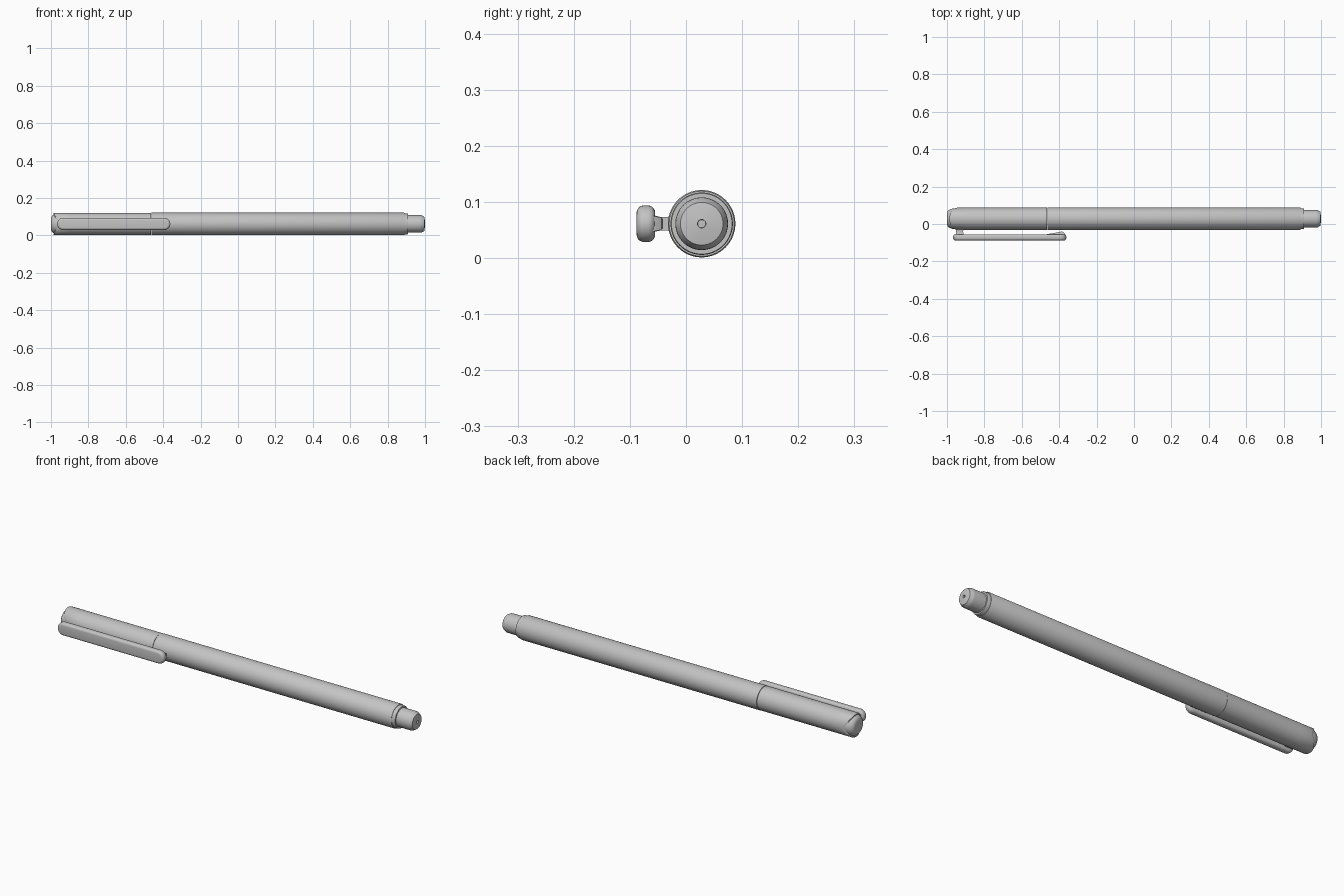
import bpy, bmesh, math
from mathutils import Vector

cube = bpy.data.objects.get("Cube")
if cube:
    bpy.data.objects.remove(cube, do_unlink=True)

AY, AZ = 0.028, 0.061      # pen axis
R = 0.06                   # barrel radius

grey = bpy.data.materials.new("satin grey")
grey.use_nodes = True
colour = (0.55, 0.55, 0.55, 1)
grey.diffuse_color = colour
grey.node_tree.nodes["Principled BSDF"].inputs["Base Color"].default_value = colour


def finish(name, bm, angle=30):
    bmesh.ops.recalc_face_normals(bm, faces=bm.faces)
    me = bpy.data.meshes.new(name)
    bm.to_mesh(me)
    bm.free()
    ob = bpy.data.objects.new(name, me)
    bpy.context.collection.objects.link(ob)
    me.materials.append(grey)
    bpy.ops.object.select_all(action="DESELECT")
    ob.select_set(True)
    bpy.context.view_layer.objects.active = ob
    bpy.ops.object.shade_smooth_by_angle(angle=math.radians(angle))
    return ob


def lathe(name, profile, bend=None, n=64):
    """Revolve (x, radius) points about the pen axis, both ends capped."""
    bm = bmesh.new()
    rings = []
    for x, r in profile:
        ring = []
        for i in range(n):
            a = 2 * math.pi * i / n
            dy, dz = r * math.cos(a), r * math.sin(a)
            ring.append(bm.verts.new((bend(x, dy) if bend else x, AY + dy, AZ + dz)))
        rings.append(ring)
    for a, b in zip(rings, rings[1:]):
        for i in range(n):
            j = (i + 1) % n
            bm.faces.new((a[i], a[j], b[j], b[i]))
    bm.faces.new(rings[0])
    bm.faces.new(rings[-1])
    return finish(name, bm)


def rounded_bar(name, x0, x1, y0, y1, half, bevel):
    """Round-ended bar lying along x, with softened rims."""
    bm = bmesh.new()
    outline = []
    for cx, start in ((x1 - half, -90), (x0 + half, 90)):
        for k in range(17):
            a = math.radians(start + 180 * k / 16)
            outline.append((cx + half * math.cos(a), AZ + half * math.sin(a)))
    face = bm.faces.new([bm.verts.new((x, y0, z)) for x, z in outline])
    ext = bmesh.ops.extrude_face_region(bm, geom=[face])
    verts = [v for v in ext["geom"] if isinstance(v, bmesh.types.BMVert)]
    bmesh.ops.translate(bm, verts=verts, vec=Vector((0, y1 - y0, 0)))
    rims = [e for e in bm.edges if abs(e.verts[0].co.y - e.verts[1].co.y) < 1e-6]
    bmesh.ops.bevel(bm, geom=rims, offset=bevel, segments=5, profile=0.5, affect="EDGES")
    return finish(name, bm, 40)


# Barrel and the stepped end
lathe("barrel", [(-0.462, 0.057), (-0.462, R), (0.887, R), (0.891, 0.058), (0.891, 0.05)])
lathe("end_collar", [(0.885, 0.05), (0.885, 0.0555), (0.907, 0.0555), (0.91, 0.054), (0.91, 0.04)])
lathe("end_plug", [(0.9, 0.047), (0.975, 0.047), (0.982, 0.046), (0.996, 0.038),
                   (0.999, 0.02), (1.0, 0.0075), (0.992, 0.007)])


# Cap whose mouth is scooped back towards the front and rear
def scoop(x, dy):
    if x > -0.9:
        return x
    return x + 0.047 * (1 - math.sqrt(max(0, 1 - (abs(dy) / R) ** 2.6)))


lathe("cap", [(-0.464, 0.05), (-0.464, 0.0592), (-0.89, 0.0592), (-0.984, 0.0592),
              (-0.986, 0.058), (-0.986, 0.053), (-0.9, 0.05)], scoop)
lathe("cap_crown", [(-0.9, 0.05), (-0.945, 0.057), (-0.965, 0.0555), (-0.98, 0.052),
                    (-0.991, 0.046), (-0.997, 0.039), (-1.0, 0.03)])

# Clip with its post and the gripping bump at its free end
rounded_bar("clip", -0.967, -0.362, -0.088, -0.055, 0.0325, 0.0125)


def loft(name, sections):
    """Join rectangles given as (y, x0, x1, half height)."""
    bm = bmesh.new()
    rings = [[bm.verts.new((x, y, AZ + z)) for x, z in
              ((x0, -h), (x1, -h), (x1, h), (x0, h))] for y, x0, x1, h in sections]
    for a, b in zip(rings, rings[1:]):
        for i in range(4):
            j = (i + 1) % 4
            bm.faces.new((a[i], a[j], b[j], b[i]))
    bm.faces.new(rings[0])
    bm.faces.new(rings[-1])
    return finish(name, bm)


loft("clip_post", [(-0.065, -0.957, -0.907, 0.018), (-0.054, -0.953, -0.911, 0.014),
                   (-0.045, -0.951, -0.913, 0.012), (-0.035, -0.951, -0.913, 0.012),
                   (-0.02, -0.953, -0.911, 0.014)])
loft("clip_bump", [(-0.06, -0.48, -0.368, 0.014), (-0.054, -0.462, -0.37, 0.013),
                   (-0.044, -0.405, -0.376, 0.011), (-0.041, -0.392, -0.382, 0.008)])
